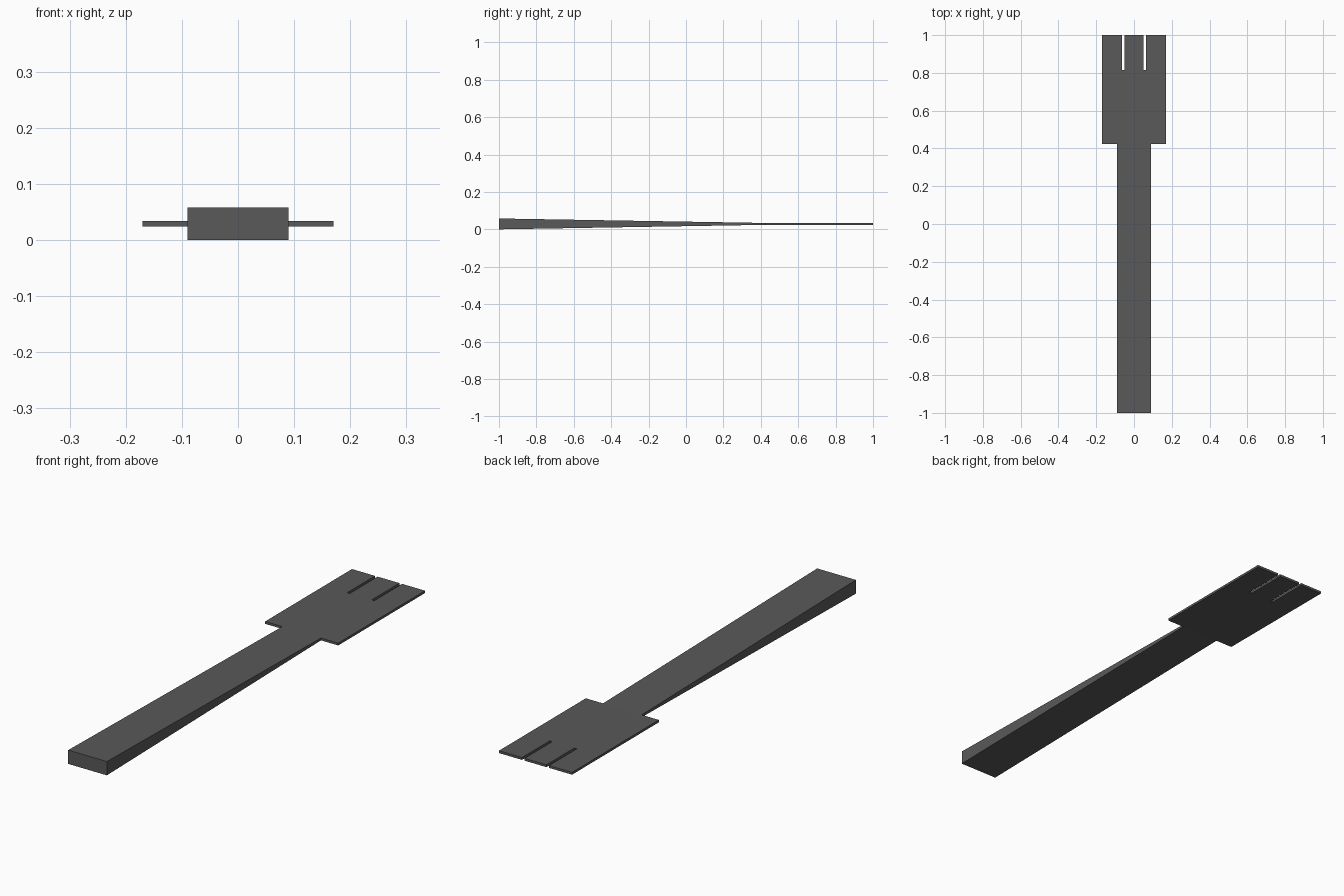
import bpy, bmesh

if "Cube" in bpy.data.objects:
    bpy.data.objects.remove(bpy.data.objects["Cube"])

# One dark grey plastic
grey = bpy.data.materials.new("dark_grey")
grey.diffuse_color = (0.1, 0.1, 0.1, 1)
grey.use_nodes = True
grey.node_tree.nodes["Principled BSDF"].inputs["Base Color"].default_value = grey.diffuse_color

NECK_Y = 0.423           # where handle meets blade
Z0, Z1 = 0.024, 0.034    # blade underside and top


def finish(name, bm):
    bmesh.ops.recalc_face_normals(bm, faces=bm.faces)
    mesh = bpy.data.meshes.new(name)
    bm.to_mesh(mesh)
    bm.free()
    mesh.materials.append(grey)
    obj = bpy.data.objects.new(name, mesh)
    bpy.context.collection.objects.link(obj)
    return obj


# Blade: half outline with one slot, mirrored and extruded
half = [(0.17, NECK_Y), (0.17, 1), (0.063, 1), (0.063, 0.815),
        (0.051, 0.815), (0.051, 1)]
outline = half + [(-x, y) for x, y in reversed(half)]
bm = bmesh.new()
face = bm.faces.new([bm.verts.new((x, y, Z0)) for x, y in outline])
ext = bmesh.ops.extrude_face_region(bm, geom=[face])
top = [v for v in ext["geom"] if isinstance(v, bmesh.types.BMVert)]
bmesh.ops.translate(bm, verts=top, vec=(0, 0, Z1 - Z0))
finish("slotted_blade", bm)

# Handle: box tapering in thickness down to the blade
bm = bmesh.new()
bmesh.ops.create_cube(bm, size=2)
for v in bm.verts:
    at_neck, upper = v.co.y > 0, v.co.z > 0
    v.co.x *= 0.09
    v.co.y = NECK_Y if at_neck else -1
    if at_neck:
        v.co.z = Z1 if upper else Z0
    else:
        v.co.z = 0.058 if upper else 0
finish("tapered_handle", bm)
